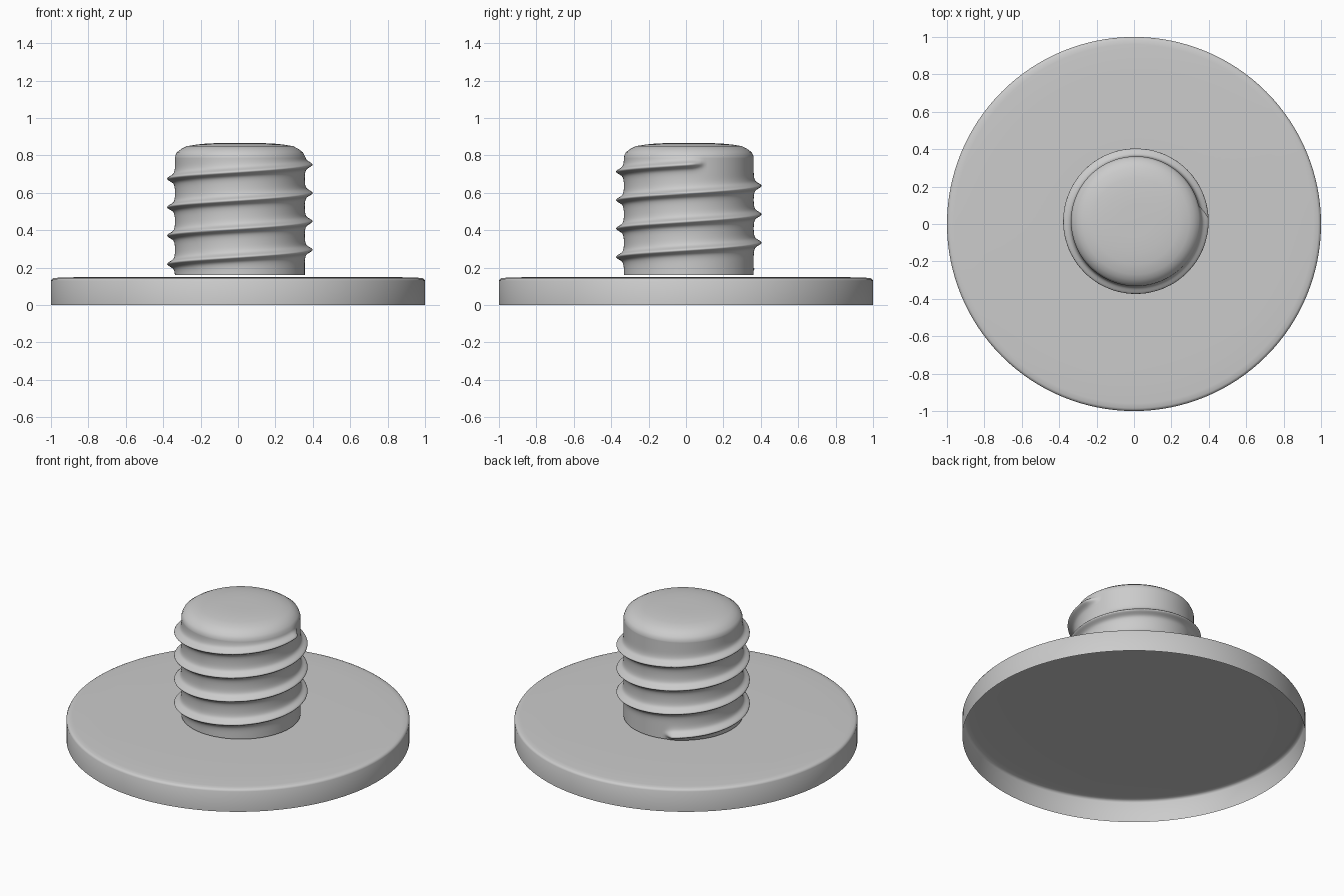
import bpy, bmesh
from math import sin, cos, pi, exp, radians

if "Cube" in bpy.data.objects:
    bpy.data.objects.remove(bpy.data.objects["Cube"])


def lathe(name, profile, segments, centre=(0, 0), bump=None):
    """Revolve (radius, z) points, closing the top with a centre vertex; bump adds radius."""
    bm = bmesh.new()
    rings = []
    for r, z in profile:
        ring = []
        for i in range(segments):
            a = 2 * pi * i / segments
            rr = r + (bump(a, z) if bump else 0)
            ring.append(bm.verts.new((centre[0] + rr * cos(a), centre[1] + rr * sin(a), z)))
        rings.append(ring)
    for low, high in zip(rings, rings[1:]):
        for i in range(segments):
            j = (i + 1) % segments
            bm.faces.new((low[i], low[j], high[j], high[i]))
    top = bm.verts.new((centre[0], centre[1], profile[-1][1]))
    for i in range(segments):
        bm.faces.new((rings[-1][i], rings[-1][(i + 1) % segments], top))
    mesh = bpy.data.meshes.new(name)
    bm.to_mesh(mesh)
    bm.free()
    for p in mesh.polygons:
        p.use_smooth = True
    obj = bpy.data.objects.new(name, mesh)
    bpy.context.collection.objects.link(obj)
    return obj


# Helical ridge: rises counter-clockwise, with blunt start and end
PITCH, Z_REF = 0.152, 0.295
START, END = radians(108 - 360), radians(3 * 360 + 14)


def thread(a, z):
    height = 0
    for k in range(-1, 4):
        t = a + 2 * pi * k
        fade = min(1, max(0, (t - START) / 0.12), max(0, (END - t) / 0.2))
        d = abs(z - (Z_REF + PITCH * t / (2 * pi)))
        shape = 0.029 * exp(-(d / 0.016) ** 2) + 0.013 * exp(-(d / 0.034) ** 2)
        height = max(height, fade * shape)
    return height


# Base disc: thin shell, open underneath, softened upper rim
lathe("base_disc", [(1, 0), (1, 0.13), (0.995, 0.139), (0.985, 0.144),
                    (0.96, 0.146), (0.82, 0.15), (0.4, 0.15)], 128)

# Threaded post: sits just above the disc, domed top
rows = 120
post = [(0.347, 0.16 + (0.79 - 0.16) * i / rows) for i in range(rows + 1)]
post += [(0.343, 0.803), (0.336, 0.817), (0.312, 0.835), (0.285, 0.849),
         (0.23, 0.858), (0.17, 0.864), (0.09, 0.866)]
lathe("threaded_post", post, 128, (0.01, 0.015), thread)
